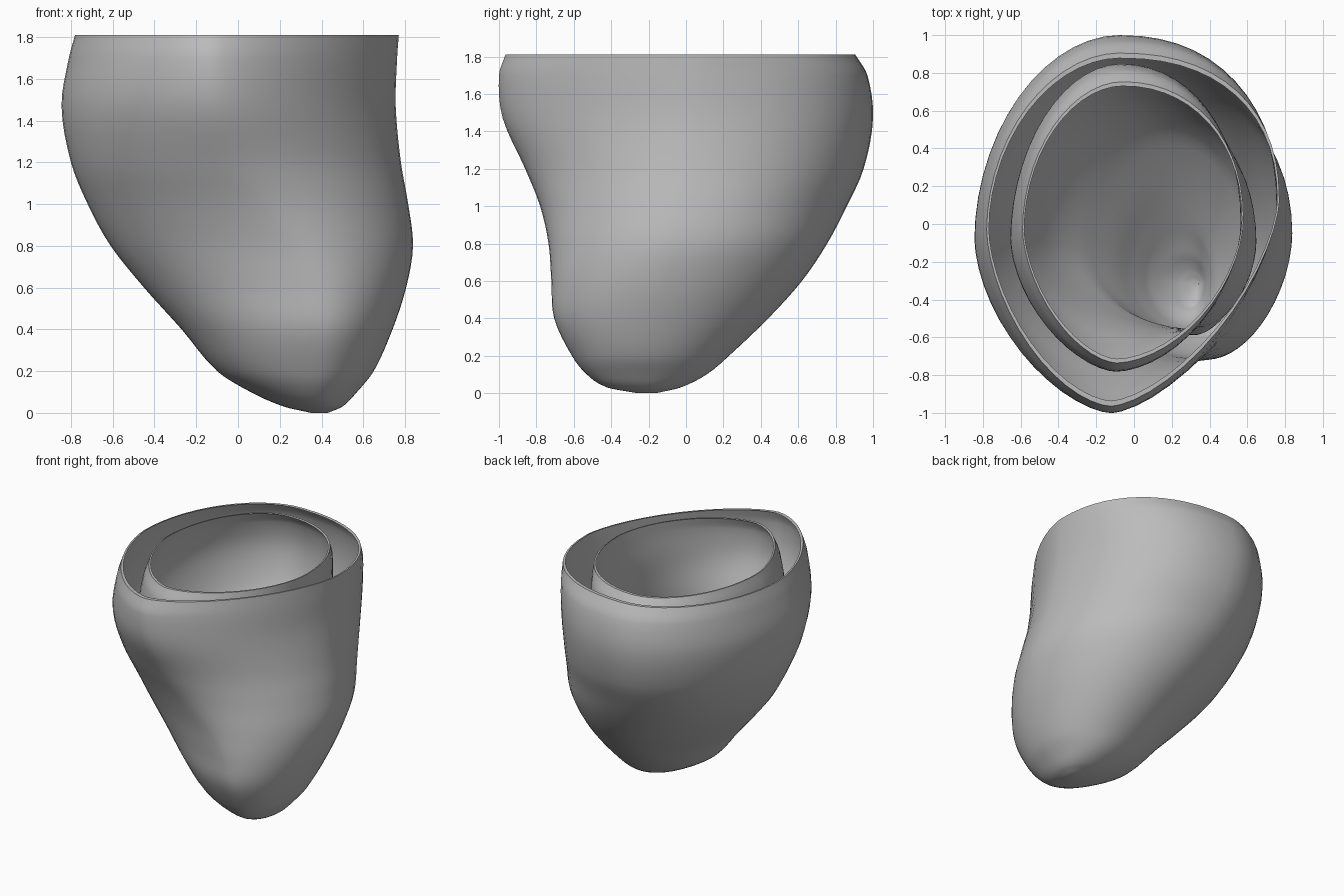
import bpy, bmesh
from math import sin, cos, pi

cube = bpy.data.objects.get("Cube")
if cube:
    bpy.data.objects.remove(cube, do_unlink=True)

grey = bpy.data.materials.new("neutral grey")
grey.use_nodes = True
colour = (0.5, 0.5, 0.5, 1)
grey.diffuse_color = colour
grey.node_tree.nodes["Principled BSDF"].inputs["Base Color"].default_value = colour

# Level: height, left x, right x, front y, back y,
# x of front point, x of back point, y of left point, y of right point,
# flatness of front corner
LEVELS = [
    (0.00, 0.35, 0.43, -0.26, -0.16, 0.39, 0.39, -0.2, -0.2, 1),
    (0.03, 0.22, 0.50, -0.42, -0.03, 0.38, 0.36, -0.2, -0.2, 1),
    (0.10, 0.06, 0.57, -0.53, 0.11, 0.38, 0.33, -0.2, -0.2, 1.02),
    (0.20, -0.10, 0.65, -0.61, 0.23, 0.39, 0.30, -0.2, -0.2, 1.04),
    (0.40, -0.27, 0.74, -0.705, 0.44, 0.40, 0.25, -0.17, -0.17, 1.06),
    (0.60, -0.45, 0.805, -0.72, 0.62, 0.37, 0.18, -0.13, -0.12, 1.06),
    (0.80, -0.61, 0.838, -0.735, 0.755, 0.26, 0.10, -0.1, -0.05, 1.06),
    (1.00, -0.72, 0.815, -0.78, 0.86, 0.10, 0.0, -0.08, 0.0, 1.08),
    (1.20, -0.80, 0.78, -0.86, 0.95, -0.03, -0.05, -0.08, 0.04, 1.15),
    (1.47, -0.845, 0.755, -0.98, 1.0, -0.1, -0.08, -0.08, 0.08, 1.27),
    (1.70, -0.81, 0.762, -1.0, 0.97, -0.12, -0.08, -0.05, 0.1, 1.32),
    (1.81, -0.78, 0.77, -0.965, 0.905, -0.12, -0.08, -0.03, 0.12, 1.32),
]
SEGMENTS, STEPS, TOP = 56, 4, LEVELS[-1][0]


def smooth_levels():
    """Pass a smooth curve through the levels."""
    rows = []
    last = len(LEVELS) - 1
    for i in range(last):
        a, b = LEVELS[max(i - 1, 0)], LEVELS[i]
        c, d = LEVELS[i + 1], LEVELS[min(i + 2, last)]
        for k in range(STEPS):
            t = k / STEPS
            row = []
            for n in range(len(b)):
                h = c[0] - b[0]
                m0 = (c[n] - a[n]) / (c[0] - a[0]) * h
                m1 = (d[n] - b[n]) / (d[0] - b[0]) * h
                row.append((2*t**3 - 3*t**2 + 1) * b[n] + (t**3 - 2*t**2 + t) * m0
                           + (3*t**2 - 2*t**3) * c[n] + (t**3 - t**2) * m1)
            rows.append(row)
    return rows + [list(LEVELS[-1])]


def squeeze(lo, hi, inset_lo, inset_hi):
    """Move both ends of a span inward, less so where it is narrow."""
    limit = (hi - lo) * 0.25
    return lo + min(inset_lo, limit), hi - min(inset_hi, limit)


def ring(row, inset, lift, corner):
    """Closed outline made of four joined quarter curves."""
    z, xl, xr, yf, yb, xf, xb, yl, yr, flat = row
    centre = (xl + xr) / 2
    width = xr - xl
    xl, xr = squeeze(xl, xr, inset, inset)
    yf, yb = squeeze(yf, yb, inset * (0.7 + 0.28 * z), inset * 0.8)
    shrink = (xr - xl) / width
    xf, xb = centre + (xf - centre) * shrink, centre + (xb - centre) * shrink
    yr -= inset * 0.28 * z
    # The inset cup leans forward and inward near its tip
    drift = inset * max(0, 0.6 - z)
    z = TOP - (TOP - z) * (TOP - lift) / TOP
    points = []
    for k in range(SEGMENTS):
        a = 2 * pi * k / SEGMENTS
        c, s = cos(a), sin(a)
        xm, ym = (xb, yb) if s >= 0 else (xf, yf)
        side, ys = (xr, yr) if c >= 0 else (xl, yl)
        if s >= 0:
            e = 1 - (flat - 1) * 0.4 * corner if c >= 0 else 1.05
        else:
            e = 1 + (flat - 1) * (corner if c >= 0 else 0.65)
        points.append((xm + (side - xm) * abs(c)**e - 0.6 * drift,
                       ys + (ym - ys) * abs(s)**e - drift, z))
    return points


def shell(name, inset, lift, corner):
    """Open cup with a closed rounded bottom and a thin turned-in lip."""
    rings = [ring(row, inset, lift, corner) for row in smooth_levels()]
    rings.append([(x * 0.985, y * 0.97, z) for x, y, z in rings[-1]])
    bm = bmesh.new()
    loops = [[bm.verts.new(p) for p in r] for r in rings]
    bm.faces.new(loops[0][::-1])
    for low, high in zip(loops, loops[1:]):
        for k in range(SEGMENTS):
            n = (k + 1) % SEGMENTS
            bm.faces.new((low[k], low[n], high[n], high[k]))
    mesh = bpy.data.meshes.new(name)
    bm.to_mesh(mesh)
    bm.free()
    mesh.materials.append(grey)
    obj = bpy.data.objects.new(name, mesh)
    bpy.context.collection.objects.link(obj)
    bpy.ops.object.select_all(action='DESELECT')
    obj.select_set(True)
    bpy.context.view_layer.objects.active = obj
    bpy.ops.object.shade_smooth_by_angle(angle=pi / 4)


# Outer wall and the smaller, rounder cup nested inside it
shell("outer_wall", 0, 0, 1)
shell("inner_cup", 0.19, 0.22, 0.45)
